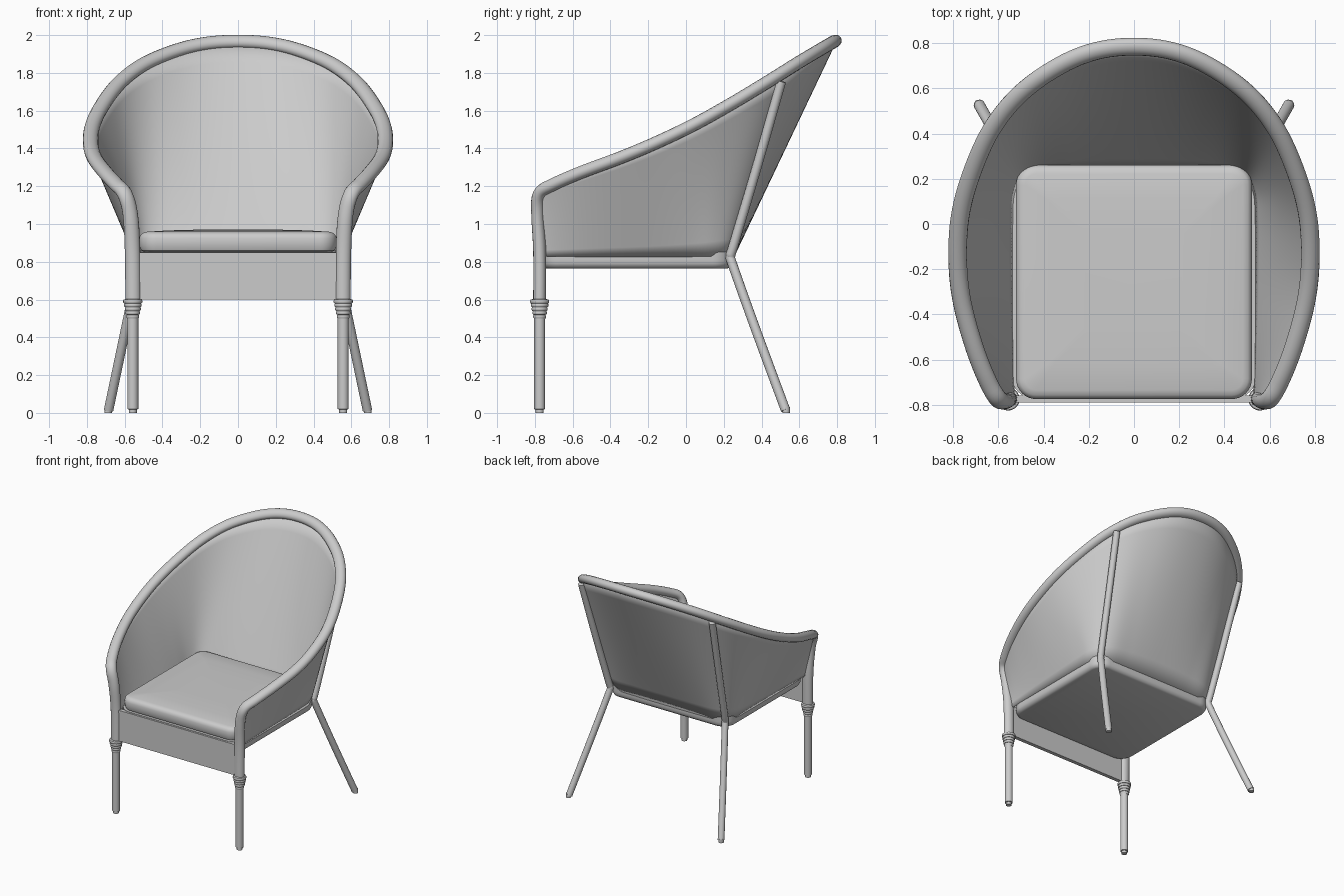
import bpy, bmesh, math
from mathutils import Vector

if "Cube" in bpy.data.objects:
    bpy.data.objects.remove(bpy.data.objects["Cube"])


def finish(name, bm, angle=40):
    bmesh.ops.recalc_face_normals(bm, faces=bm.faces)
    me = bpy.data.meshes.new(name)
    bm.to_mesh(me)
    bm.free()
    ob = bpy.data.objects.new(name, me)
    bpy.context.collection.objects.link(ob)
    bpy.ops.object.select_all(action='DESELECT')
    ob.select_set(True)
    bpy.context.view_layer.objects.active = ob
    bpy.ops.object.shade_smooth_by_angle(angle=math.radians(angle))
    return ob


def smooth_path(pts, n=6):
    # Catmull-Rom through the given points
    p = [Vector(q) for q in pts]
    p = [2 * p[0] - p[1]] + p + [2 * p[-1] - p[-2]]
    out = []
    for i in range(1, len(p) - 2):
        a, b, c, d = p[i - 1:i + 3]
        for k in range(n):
            t = k / n
            out.append(0.5 * (2 * b + (c - a) * t + (2 * a - 5 * b + 4 * c - d) * t**2
                              + (3 * b - a - 3 * c + d) * t**3))
    return out + [p[-2]]


def mirrored(half):
    # half path ending on x = 0, completed on the other side
    return half + [(-x, y, z) for x, y, z in reversed(half[:-1])]


def loft(bm, rings, closed=True, caps=True):
    rows = [[bm.verts.new(v) for v in r] for r in rings]
    n = len(rows[0])
    for a, b in zip(rows, rows[1:]):
        for j in range(n if closed else n - 1):
            k = (j + 1) % n
            bm.faces.new((a[j], a[k], b[k], b[j]))
    if caps:
        bm.faces.new(rows[0])
        bm.faces.new(rows[-1])


def sweep(bm, path, ra, rb, up, sides=16):
    rings = []
    for i, p in enumerate(path):
        t = (path[min(i + 1, len(path) - 1)] - path[max(i - 1, 0)]).normalized()
        n = t.cross(up).normalized()
        b = t.cross(n)
        rings.append([p + n * ra * math.cos(a) + b * rb * math.sin(a)
                      for a in (2 * math.pi * k / sides for k in range(sides))])
    loft(bm, rings)


def lathe(bm, x, y, profile, sides=20):
    loft(bm, [[(x + r * math.cos(a), y + r * math.sin(a), z)
               for a in (2 * math.pi * k / sides for k in range(sides))] for r, z in profile])


def rounded_slab(name, x, y0, y1, corner, profile):
    # profile: (inset, z) rings of a rounded rectangle
    bm, rings = bmesh.new(), []
    for inset, z in profile:
        r, ring = max(corner - inset, 0.015), []
        for q, (sx, cy) in enumerate(((1, y1 - inset - r), (-1, y1 - inset - r),
                                      (-1, y0 + inset + r), (1, y0 + inset + r))):
            for k in range(9):
                a = math.pi / 2 * (q + k / 8)
                ring.append((sx * (x - inset - r) + r * math.cos(a), cy + r * math.sin(a), z))
        rings.append(ring)
    loft(bm, rings)
    return finish(name, bm)


# rim running up one front post, round the back and down the other
rim_half = [(.555, -.775, .56), (.558, -.775, .85), (.57, -.785, 1.05), (.60, -.775, 1.16),
            (.645, -.70, 1.21), (.705, -.55, 1.275), (.76, -.35, 1.35), (.78, -.17, 1.425),
            (.77, .03, 1.52), (.72, .22, 1.625), (.63, .42, 1.745), (.50, .58, 1.845),
            (.33, .70, 1.917), (.17, .765, 1.955), (0, .785, 1.966)]
bm = bmesh.new()
sweep(bm, smooth_path(mirrored(rim_half)), .041, .034, Vector((0, -.5, .85)))
finish("rim", bm)

# curved shell lofted from the seat outline up to the rim
base_half = [(.54, -.77), (.54, -.76), (.54, -.74), (.54, -.65), (.54, -.50), (.54, -.30),
             (.54, -.13), (.54, .02), (.535, .13), (.50, .205), (.42, .238), (.28, .243),
             (.14, .245), (0, .245)]
low = smooth_path(mirrored([(x, y, .83) for x, y in base_half]))
high = smooth_path(mirrored(rim_half[1:]))
bm = bmesh.new()
loft(bm, [[a.lerp(b, k / 10) for a, b in zip(low, high)] for k in range(11)], False, False)
shell = finish("shell", bm)
mod = shell.modifiers.new("thickness", 'SOLIDIFY')
mod.thickness = .022
mod.offset = 0

# seat tray, cushion and front apron
rounded_slab("seat_tray", .545, -.775, .25, .11,
             [(.03, .765), (.012, .772), (.002, .79), (0, .81), (0, .853)])
rounded_slab("cushion", .522, -.775, .262, .09,
             [(.03, .85), (.01, .86), (0, .885), (0, .925), (.006, .942), (.018, .953),
              (.04, .959), (.15, .966), (.3, .97)])
bm = bmesh.new()
bmesh.ops.create_cube(bm, size=1)
for v in bm.verts:
    v.co = (v.co.x * 1.09, -.775 + v.co.y * .03, .725 + v.co.z * .25)
finish("front_apron", bm)

for side, s in (("right", 1), ("left", -1)):
    # front leg with small foot
    bm = bmesh.new()
    lathe(bm, s * .557, -.775, [(.021, 0), (.021, .018), (.029, .02), (.029, .6)])
    finish("front_leg_" + side, bm)

    # tapering wrapped binding
    bm = bmesh.new()
    prof = [(.03, .498)]
    for i in range(5):
        r, z = .034 + .0042 * i, .5 + .02 * i
        prof += [(r - .004, z), (r, z + .005), (r, z + .014), (r - .003, z + .0195)]
    lathe(bm, s * .557, -.775, prof + [(.035, .603)])
    finish("binding_" + side, bm)

    # bent rear leg reaching from the floor to the rim
    bm = bmesh.new()
    path = smooth_path([(s * .685, .527, .015), (s * .60, .377, .42), (s * .526, .25, .775),
                        (s * .517, .236, .83), (s * .524, .25, .88), (s * .557, .375, 1.3),
                        (s * .59, .505, 1.755)], 4)
    sweep(bm, path, .025, .025, Vector((0, 1, 0)))
    lathe(bm, s * .688, .53, [(.02, 0), (.02, .03)])
    finish("rear_leg_" + side, bm)
